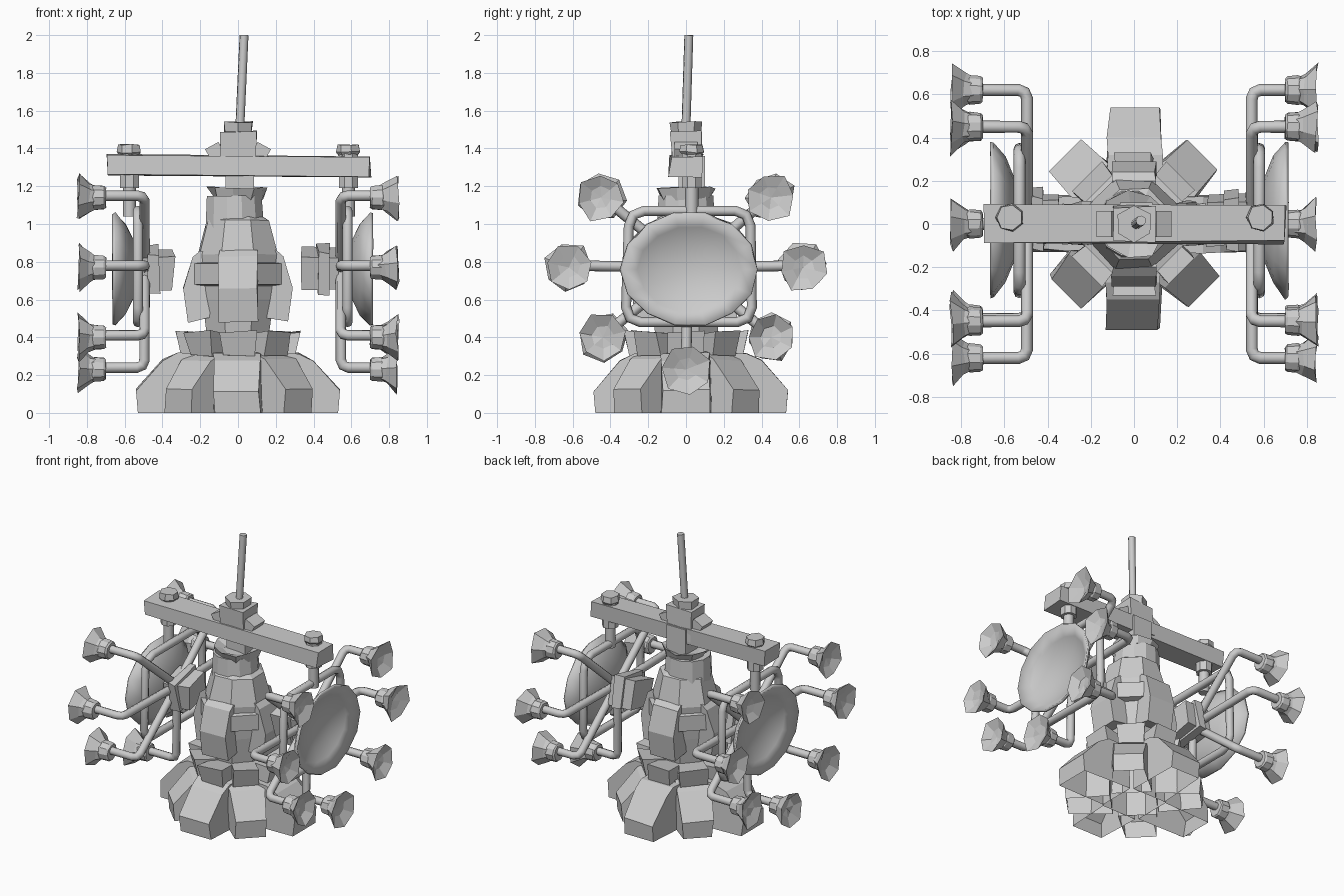
import bpy, bmesh, random
from math import sin, cos, pi, radians
from mathutils import Matrix, Vector

if "Cube" in bpy.data.objects:
    bpy.data.objects.remove(bpy.data.objects["Cube"])

random.seed(4)


def finish(name, bm, smooth=False):
    bmesh.ops.remove_doubles(bm, verts=bm.verts, dist=0.0005)
    bmesh.ops.recalc_face_normals(bm, faces=bm.faces)
    for f in bm.faces:
        f.smooth = smooth
    me = bpy.data.meshes.new(name)
    bm.to_mesh(me)
    bm.free()
    ob = bpy.data.objects.new(name, me)
    bpy.context.collection.objects.link(ob)
    return ob


def lathe(name, prof, sides, M=Matrix(), jitter=0.0, phase=0.5, smooth=False):
    """Revolve (radius, height) pairs about local z; capped at both ends."""
    bm = bmesh.new()
    rings = []
    for r, h in prof:
        ring = []
        for i in range(sides):
            a = 2 * pi * (i + phase) / sides
            k = 1 + random.uniform(-jitter, jitter)
            dz = random.uniform(-jitter, jitter) * 0.1 * (r > 0)
            ring.append(bm.verts.new(M @ Vector((r * k * cos(a), r * k * sin(a), h + dz))))
        rings.append(ring)
    for a, b in zip(rings, rings[1:]):
        for i in range(sides):
            j = (i + 1) % sides
            bm.faces.new((a[i], a[j], b[j], b[i]))
    for ring, (r, h) in ((rings[0], prof[0]), (rings[-1], prof[-1])):
        if r > 0:
            bm.faces.new(ring)
    return finish(name, bm, smooth)


def wedge(name, prof, w, angle, w_in=None, jitter=0.0, open_bottom=False):
    """Extrude a (radius, z) side profile sideways, then turn it about z."""
    bm = bmesh.new()
    R = Matrix.Rotation(angle, 4, 'Z')
    rmin, rmax = min(p[0] for p in prof), max(p[0] for p in prof)
    w_in = w if w_in is None else w_in
    sides = []
    for s in (-1, 1):
        vs = []
        for r, z in prof:
            t = (r - rmin) / (rmax - rmin)
            j = random.uniform(-jitter, jitter)
            vs.append(bm.verts.new(R @ Vector((r, s * (w_in + (w - w_in) * t) + j,
                                               z + (j * 0.7 if z > 0 else 0)))))
        sides.append(vs)
    a, b = sides
    for i in range(1 if open_bottom else 0, len(a)):
        j = (i + 1) % len(a)
        bm.faces.new((a[i], b[i], b[j], a[j]))
    bm.faces.new(a)
    bm.faces.new(b[::-1])
    return finish(name, bm)


def box(name, c, size, rot=(0, 0, 0), jitter=0.0):
    bm = bmesh.new()
    bmesh.ops.create_cube(bm, size=1)
    R = Matrix.Rotation(rot[2], 4, 'Z') @ Matrix.Rotation(rot[1], 4, 'Y') @ Matrix.Rotation(rot[0], 4, 'X')
    for v in bm.verts:
        p = Vector([a * b + random.uniform(-jitter, jitter) for a, b in zip(v.co, size)])
        v.co = R @ p + Vector(c)
    return finish(name, bm)


def tube(name, pts, r, cyclic=False, round_by=0.04):
    """Pipe along a path with chamfered corners."""
    pts = [Vector(p) for p in pts]
    n = len(pts)
    path = []
    for i, p in enumerate(pts):
        if not cyclic and i in (0, n - 1):
            path.append(p)
            continue
        a, b = pts[i - 1], pts[(i + 1) % n]
        path.append(p + (a - p).normalized() * round_by)
        path.append(p + ((a - p).normalized() + (b - p).normalized()) * round_by * 0.28)
        path.append(p + (b - p).normalized() * round_by)
    cu = bpy.data.curves.new(name, 'CURVE')
    cu.dimensions = '3D'
    cu.bevel_depth = r
    cu.bevel_resolution = 2
    cu.use_fill_caps = True
    sp = cu.splines.new('POLY')
    sp.points.add(len(path) - 1)
    for q, p in zip(sp.points, path):
        q.co = (*p, 1)
    sp.use_cyclic_u = cyclic
    ob = bpy.data.objects.new(name, cu)
    bpy.context.collection.objects.link(ob)
    return ob


# Stone base: eight hollow-bottomed boulders and a second tier of blocks
for i in range(8):
    a = i * pi / 4
    even = i % 2 == 0
    R = (0.49 if i == 6 else 0.54) if even else 0.45
    wedge("base_boulder", [(0.15, 0), (R - 0.01, 0), (R, 0.12), (R - 0.14, 0.28), (R - 0.22, 0.32), (0.15, 0.32)],
          0.12 if even else 0.1, a, 0.13, 0.012, True)
    ro = 0.33 if even else 0.31
    wedge("tier_block", [(0.1, 0.3), (ro - 0.03, 0.3), (ro, 0.43), (0.1, 0.41)], 0.09, a, 0.07, 0.012)

# Tower body with belt and four armour plates
lathe("tower_body", [(0.17, 0.38), (0.2, 0.6), (0.225, 0.84), (0.175, 1.02), (0.14, 1.04)], 8, jitter=0.03)
lathe("tower_belt", [(0.2, 0.67), (0.25, 0.68), (0.25, 0.79), (0.2, 0.8)], 8)
for i in range(4):
    wedge("tower_plate", [(0.14, 0.84), (0.2, 0.86), (0.24, 0.83), (0.29, 0.66), (0.265, 0.48), (0.15, 0.5)],
          0.1, i * pi / 2, jitter=0.008)

# Head collar, neck, mast and rod
lathe("head_drum", [(0.16, 0.98), (0.15, 1.15)], 12, Matrix.Rotation(radians(-1), 4, 'Y'))
lathe("head_crown", [(0.13, 1.13), (0.155, 1.19), (0.09, 1.17)], 9, Matrix(), 0.1)
box("neck", (0.01, 0.03, 1.2), (0.15, 0.14, 0.32))
box("mast_block", (0, 0.005, 1.38), (0.19, 0.16, 0.21), (0.04, 0, 0), 0.008)
lathe("mast_cap", [(0.08, 1.47), (0.09, 1.54)], 6, Matrix(), 0.05)
tube("mast_rod", [(0.01, 0, 1.52), (0.032, 0.015, 2.0)], 0.024)
for s in (-1, 1):
    box("beam_chock", (s * 0.12, 0, 1.38), (0.08, 0.12, 0.08), (0, s * 0.5, 0))

# Cross beam
box("cross_beam", (0.005, 0, 1.31), (1.38, 0.17, 0.1), (0, 0.008, 0), 0.012)

# Wheel assemblies, one per side
cups = [(-0.45, 1.13), (-0.62, 0.76), (-0.44, 0.39), (0.0, 0.22), (0.45, 0.39), (0.62, 0.76), (0.45, 1.13)]
for s, x0 in ((-1, 0.495), (1, 0.545)):
    def side(x):
        return Matrix.Translation((s * x, 0, 0)) @ Matrix.Rotation(s * pi / 2, 4, 'Y')
    # Hub
    box("wheel_hub", (s * 0.44, 0.02, 0.76), (0.19, 0.2, 0.19), (0.2, 0, 0), 0.015)
    box("hub_band", (s * 0.45, 0.02, 0.76), (0.06, 0.25, 0.22), (0.2, 0, 0), 0.01)
    # Dished wheel disc
    M = Matrix.Translation((0, 0.02, 0.76)) @ side(x0) @ Matrix.Diagonal((0.305, 0.365, 1, 1))
    lathe("wheel_disc", [(0, 0.04), (0.5, 0.055), (0.8, 0.1), (1, 0.155), (0.985, 0.17),
                         (0.75, 0.12), (0.45, 0.08), (0, 0.06)], 14, M, 0.02, smooth=True)
    # Square ring behind the disc
    x = s * (x0 + 0.035)
    tube("wheel_ring", [(x, -0.3, 1.07), (x, 0.34, 1.07), (x, 0.35, 0.48), (x, -0.32, 0.48)], 0.027, True, 0.08)
    # Arms and flared cups
    for y, z in cups:
        zz = z + 0.02
        tube("wheel_arm", [(s * x0, 0.01, 0.77), (s * x0, y, zz), (s * 0.73, y, zz)], 0.028)
        M = Matrix.Translation((0, y, z + 0.01)) @ side(0.7)
        lathe("arm_collar", [(0.055, 0), (0.064, 0.01), (0.068, 0.06), (0.06, 0.08)], 10, M, 0.03)
        lathe("arm_cup", [(0.06, 0.05), (0.078, 0.085), (0.128, 0.145), (0.06, 0.115), (0, 0.105)],
              7, M, 0.1, random.random())
    # Hanger post and peg through the beam
    px = s * 0.58 + 0.005
    tube("hanger_post", [(px, 0.03, 1.04), (px, 0.03, 1.25)], 0.035)
    T = Matrix.Translation((px, 0.03, 0))
    lathe("hanger_sleeve", [(0.055, 1.19), (0.055, 1.38)], 8, T)
    lathe("hanger_peg", [(0.05, 1.36), (0.065, 1.38), (0.06, 1.42)], 7, T, 0.05)
